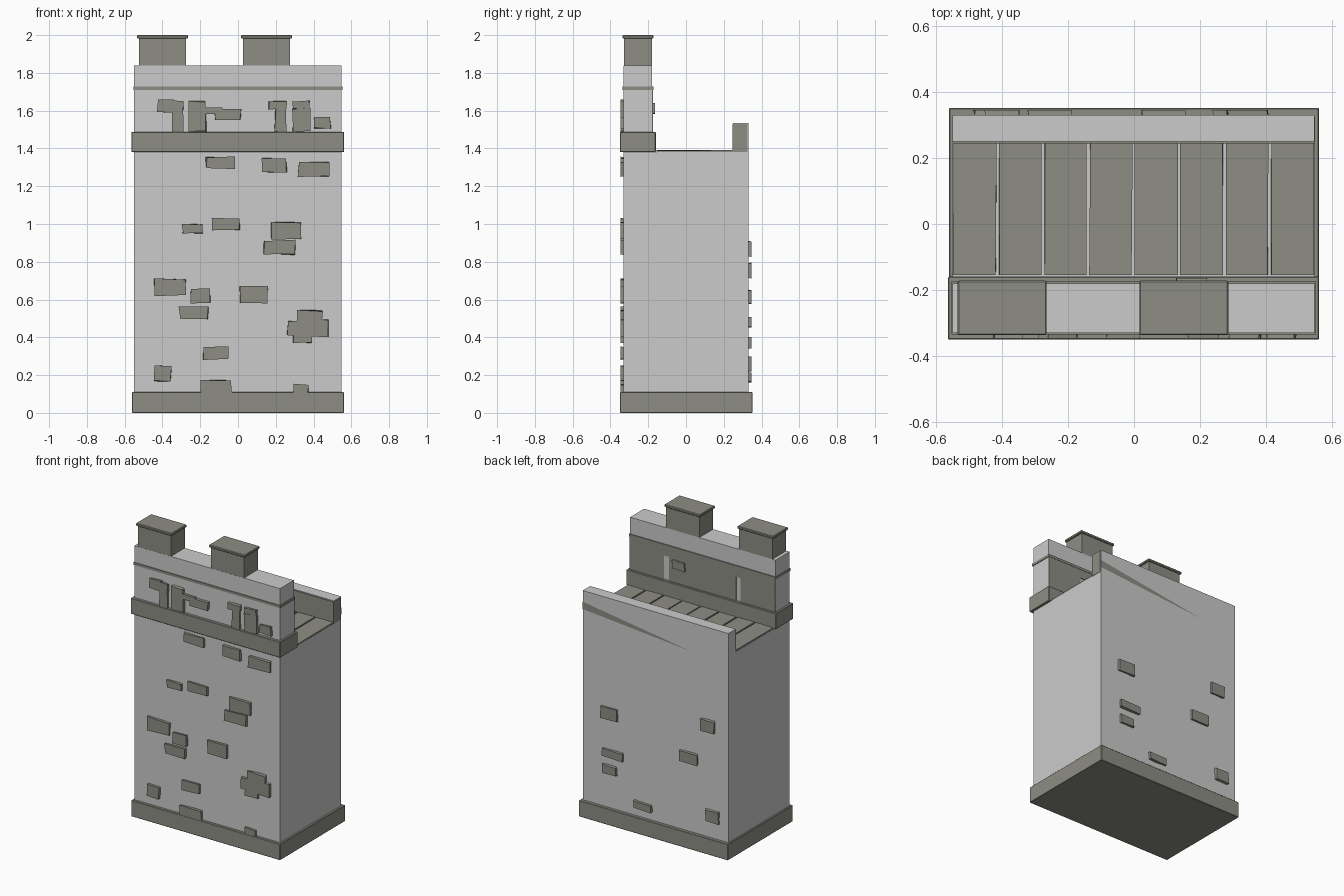
import bpy, bmesh, random
random.seed(4)


def material(name, rgb):
    m = bpy.data.materials.new(name)
    m.diffuse_color = (*rgb, 1)
    return m


PALE = material("pale_plaster", (0.60, 0.60, 0.60))
STONE = material("grey_stone", (0.27, 0.27, 0.235))


def box(name, x, y, z, mat, wobble=0.0, bevel=0.0):
    """Axis-aligned box from (min, max) ranges, with optional uneven corners."""
    bm = bmesh.new()
    bmesh.ops.create_cube(bm, size=1)
    for v in bm.verts:
        for i, r in enumerate((x, y, z)):
            v.co[i] = r[0] if v.co[i] < 0 else r[1]
    for v in bm.verts:
        v.co.x += random.uniform(-wobble, wobble)
        v.co.z += random.uniform(-wobble, wobble)
    if bevel:
        bmesh.ops.bevel(bm, geom=bm.edges[:], offset=bevel, segments=1, affect='EDGES')
    me = bpy.data.meshes.new(name)
    bm.to_mesh(me)
    bm.free()
    me.materials.append(mat)
    ob = bpy.data.objects.new(name, me)
    bpy.context.collection.objects.link(ob)
    return ob


# Main wall, base course and rear kerb
W = (-0.55, 0.547)
box("wall_body", W, (-0.33, 0.33), (0.01, 1.38), PALE)
box("base_course", (-0.562, 0.562), (-0.349, 0.352), (0, 0.11), STONE, bevel=0.003)
box("rear_kerb", W, (0.25, 0.33), (1.37, 1.535), PALE)
box("rear_kerb_stone_lining", (-0.548, 0.549), (0.245, 0.325), (1.38, 1.53), STONE)

# Exposed stone wedge on the rear face
wedge = bpy.data.meshes.new("rear_stone_wedge")
wedge.from_pydata([(0.547, 0.332, 1.46), (0.547, 0.332, 1.41), (-0.27, 0.332, 1.34)],
                  [], [(0, 1, 2)])
wedge.materials.append(STONE)
bpy.context.collection.objects.link(bpy.data.objects.new("rear_stone_wedge", wedge))

# Walkway planks
for i in range(8):
    x0 = W[0] + i * 0.1375
    box("walkway_plank", (x0 + 0.003, x0 + 0.132), (-0.155, 0.248), (1.37, 1.39), STONE,
        wobble=0.002)

# Front parapet with its band and moulding
P = (-0.33, -0.18)
box("parapet", W, P, (1.38, 1.84), PALE)
box("parapet_band", (-0.565, 0.562), (-0.35, -0.16), (1.38, 1.487), STONE, bevel=0.003)
box("parapet_moulding", (-0.554, 0.552), (-0.335, -0.173), (1.71, 1.727), STONE)

# Stone lining behind the parapet, leaving two pale slits
edges = [W[0], -0.29, -0.255, 0.25, 0.29, W[1]]
for a, b in zip(edges[::2], edges[1::2]):
    box("inner_lining", (a, b), (-0.181, -0.175), (1.48, 1.71), STONE)
box("inner_lining_top", W, (-0.181, -0.175), (1.65, 1.71), STONE)

# Merlons with caps
for x0 in (-0.535, 0.016):
    box("merlon", (x0 + 0.01, x0 + 0.26), (-0.329, -0.18), (1.83, 1.985), STONE)
    box("merlon_cap", (x0, x0 + 0.27), (-0.337, -0.172), (1.982, 2.0), STONE, bevel=0.004)

# Front bricks: centre x, centre z, width, height
lower = [(-0.40, 0.21, .09, .08), (-0.115, 0.13, .16, .08), (0.33, 0.12, .08, .06),
         (-0.12, 0.315, .13, .065), (-0.235, 0.53, .15, .06), (-0.20, 0.62, .105, .07),
         (-0.36, 0.665, .165, .085), (0.085, 0.625, .15, .085), (0.38, 0.51, .13, .06),
         (0.345, 0.40, .10, .06), (0.32, 0.45, .12, .075), (0.43, 0.45, .10, .09),
         (0.22, 0.875, .165, .075), (0.255, 0.965, .155, .09), (-0.24, 0.975, .11, .05),
         (-0.065, 1.00, .145, .06), (-0.095, 1.325, .15, .06), (0.193, 1.31, .13, .075),
         (0.40, 1.29, .16, .08)]
# Surrounds and bricks around the slits
upper = [(-0.38, 1.625, .09, .065), (-0.32, 1.625, .06, .05), (-0.32, 1.54, .06, .14),
         (-0.215, 1.57, .09, .16), (-0.13, 1.60, .10, .04), (-0.055, 1.58, .14, .055),
         (0.21, 1.63, .09, .04), (0.225, 1.55, .055, .13), (0.335, 1.63, .09, .04),
         (0.335, 1.55, .09, .12), (0.445, 1.535, .09, .055)]
for x, z, w, h in lower + upper:
    box("front_brick", (x - w / 2, x + w / 2), (-0.348, -0.32), (z - h / 2, z + h / 2),
        STONE, wobble=0.005)

# Rear bricks
for x, z, w, h in [(-0.40, 0.87, .10, .08), (0.345, 0.755, .12, .08), (0.315, 0.48, .15, .05),
                   (-0.255, 0.615, .13, .07), (0.34, 0.37, .10, .06), (0.09, 0.19, .13, .05),
                   (-0.435, 0.26, .10, .08)]:
    box("rear_brick", (x - w / 2, x + w / 2), (0.32, 0.346), (z - h / 2, z + h / 2),
        STONE, wobble=0.005)
box("parapet_rear_brick", (0.13, 0.22), (-0.18, -0.164), (1.585, 1.64), STONE, wobble=0.004)
